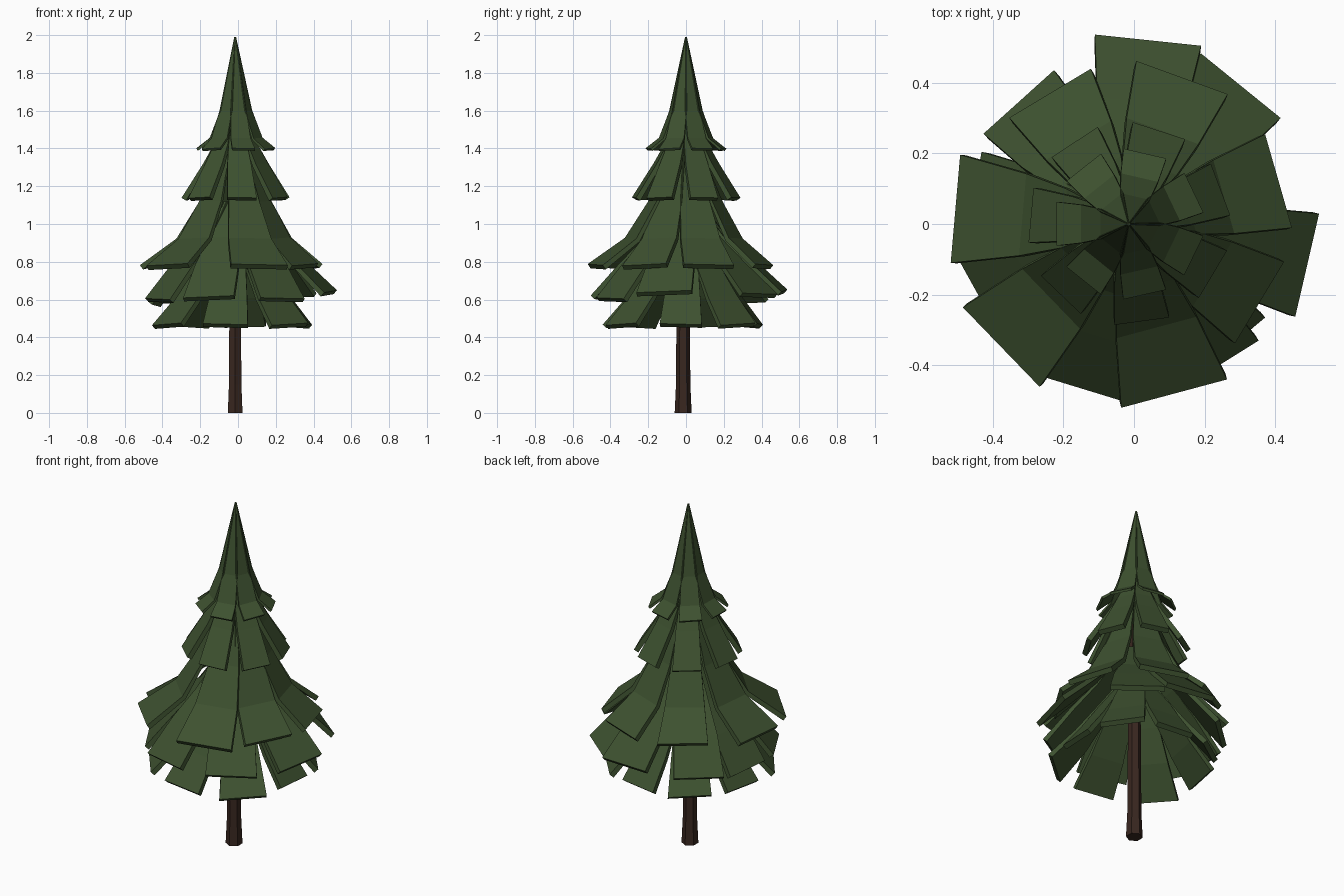
import bpy, bmesh, math
from mathutils import Vector

if "Cube" in bpy.data.objects:
    bpy.data.objects.remove(bpy.data.objects["Cube"])

AXIS_X = -0.015


def material(name, rgb):
    m = bpy.data.materials.new(name)
    m.diffuse_color = (*rgb, 1)
    m.use_nodes = True
    m.node_tree.nodes["Principled BSDF"].inputs["Base Color"].default_value = m.diffuse_color
    return m


green = material("needles", (0.047, 0.082, 0.029))
brown = material("bark", (0.04, 0.02, 0.014))


def finish(bm, name, mat):
    bmesh.ops.recalc_face_normals(bm, faces=bm.faces)
    mesh = bpy.data.meshes.new(name)
    bm.to_mesh(mesh)
    bm.free()
    mesh.materials.append(mat)
    ob = bpy.data.objects.new(name, mesh)
    bpy.context.collection.objects.link(ob)


def slab(bm, angle, profile, roll, thick):
    """Folded bough plate: profile rows are (radius, height, half width)."""
    a = math.radians(angle)
    out = Vector((math.cos(a), math.sin(a), 0))
    side = Vector((-out.y, out.x, 0))
    rings = []
    n = len(profile)
    for i, (r, z, w) in enumerate(profile):
        p, q = profile[max(i - 1, 0)], profile[min(i + 1, n - 1)]
        t = (out * (q[0] - p[0]) + Vector((0, 0, q[1] - p[1]))).normalized()
        inward = t.cross(side).normalized()
        if inward.dot(out) > 0:
            inward = -inward
        k = thick * min(1, 0.2 + i / (n - 1))
        c = Vector((AXIS_X, 0, z)) + out * r
        tilt = Vector((0, 0, roll * i / (n - 1)))
        left, right = c - side * w - tilt, c + side * w + tilt
        rings.append([bm.verts.new(v) for v in
                      (left, right, right + inward * k, left + inward * k)])
    for u, v in zip(rings, rings[1:]):
        for j in range(4):
            m = (j + 1) % 4
            bm.faces.new((u[j], u[m], v[m], v[j]))
    bm.faces.new(rings[0])
    bm.faces.new(rings[-1][::-1])


def tier(name, profile, angles, scale=None, droop=0.0, thick=0.028, roll=0.006):
    """Ring of boughs; longer boughs are also wider and (by droop) higher."""
    bm = bmesh.new()
    for i, angle in enumerate(angles):
        s = scale[i] if scale else 1
        last = len(profile) - 1
        rows = []
        for k, (r, z, w) in enumerate(profile):
            f = k / last
            rows.append((r * (1 + (s - 1) * f), z + droop * (s - 1) * f,
                         w * (1 + (s - 1) * f)))
        slab(bm, angle, rows, roll if i % 2 else -roll / 2, thick)
    finish(bm, name, green)


# trunk: slightly flared hexagonal post
bm = bmesh.new()
rings = []
for z, r in ((0, 0.045), (0.15, 0.038), (1.4, 0.03)):
    ring = bmesh.ops.create_circle(bm, segments=6, radius=r)["verts"]
    for v in ring:
        v.co += Vector((AXIS_X, -0.015, z))
    rings.append(ring)
for u, v in zip(rings, rings[1:]):
    for k in range(6):
        bm.faces.new((u[k], u[(k + 1) % 6], v[(k + 1) % 6], v[k]))
bm.faces.new(rings[0])
bm.faces.new(rings[-1])
finish(bm, "trunk", brown)


def seven(start):
    return [start + 360 / 7 * i for i in range(7)]


# foliage tiers from the tip down
tier("crown_boughs",
     [(0.004, 1.99, 0.003), (0.08, 1.6, 0.042), (0.135, 1.455, 0.054), (0.205, 1.4, 0.062)],
     seven(77), thick=0.014, roll=0.003)
tier("upper_boughs",
     [(0.03, 1.6, 0.015), (0.11, 1.42, 0.05), (0.165, 1.32, 0.063), (0.278, 1.14, 0.078)],
     seven(72), roll=0.003)
tier("middle_boughs",
     [(0.07, 1.4, 0.035), (0.18, 1.12, 0.082), (0.29, 0.925, 0.112), (0.465, 0.785, 0.145)],
     [70, 121, 175, 224, 285, 329, 376],
     [0.95, 0.93, 1.06, 1.08, 1.07, 0.93, 0.95])
# irregular lower tiers
tier("lower_boughs",
     [(0.07, 1.12, 0.04), (0.2, 0.93, 0.085), (0.33, 0.79, 0.12), (0.485, 0.615, 0.14)],
     [51, 84, 132, 170, 209, 253, 302, 347],
     [1.04, 1.08, 0.96, 0.92, 0.97, 1.0, 0.98, 1.07], droop=0.4)
tier("bottom_boughs",
     [(0.06, 0.96, 0.04), (0.19, 0.77, 0.08), (0.3, 0.62, 0.1), (0.43, 0.47, 0.12)],
     [-97, -50, -4, 40, 82, 126, 170, 217],
     [1.0, 1.05, 0.93, 1.0, 0.92, 0.97, 0.96, 1.06])
